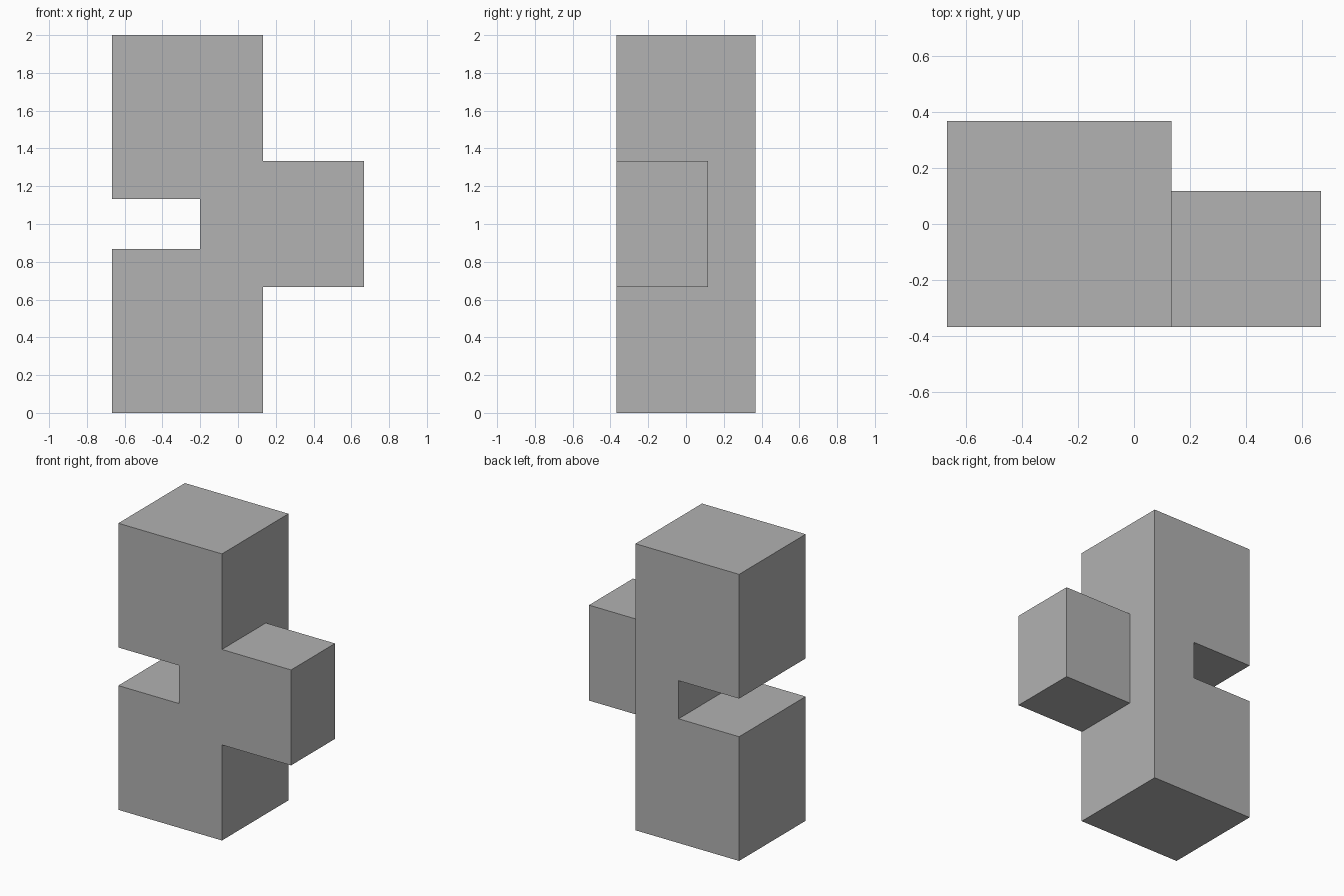
import bpy
import bmesh

cube = bpy.data.objects.get("Cube")
if cube:
    bpy.data.objects.remove(cube, do_unlink=True)

# Main dimensions
SIDE = 0.667            # outer left and right
FRONT, ARM_BACK, BACK = -0.367, 0.117, 0.367
BODY_X = 0.133          # where the arm leaves the column
NOTCH_X = -0.2          # depth of the notch
ARM_HALF, NOTCH_HALF, MID = 0.333, 0.133, 1.0

# Plain grey material
grey = bpy.data.materials.new("plain grey")
grey.use_nodes = True
colour = (0.445, 0.445, 0.445, 1)
grey.diffuse_color = colour
grey.node_tree.nodes["Principled BSDF"].inputs["Base Color"].default_value = colour

# Front outline: lower half (x, height below middle), mirrored upward
half = [(NOTCH_X, NOTCH_HALF), (-SIDE, NOTCH_HALF), (-SIDE, MID),
        (BODY_X, MID), (BODY_X, ARM_HALF), (SIDE, ARM_HALF)]
outline = [(x, MID - d) for x, d in half] + [(x, MID + d) for x, d in reversed(half)]

bm = bmesh.new()
front_verts = [bm.verts.new((x, FRONT, z)) for x, z in outline]


def push_back(face, y):
    """Extrude a face straight back to depth y and return the moved face."""
    moved = bmesh.ops.extrude_discrete_faces(bm, faces=[face])["faces"][0]
    for v in moved.verts:
        v.co.y = y
    return moved


# Column and arm together, as deep as the arm
layer = push_back(bm.faces.new(front_verts), ARM_BACK)
bm.faces.new(front_verts)

# Split the arm's back off, then extend only the column
joint = [v for v in layer.verts
         if abs(v.co.x - BODY_X) < 0.01 and abs(v.co.z - MID) < ARM_HALF + 0.01]
bmesh.utils.face_split(layer, joint[0], joint[1])
column_back = next(f for f in bm.faces
                   if all(abs(v.co.y - ARM_BACK) < 0.001 for v in f.verts)
                   and any(v.co.x < NOTCH_X for v in f.verts))
push_back(column_back, BACK)

# Merge flat neighbours into clean faces
bmesh.ops.recalc_face_normals(bm, faces=bm.faces)
bmesh.ops.dissolve_limit(bm, angle_limit=0.01, verts=bm.verts, edges=bm.edges)

mesh = bpy.data.meshes.new("notched_column_with_arm")
bm.to_mesh(mesh)
bm.free()
mesh.materials.append(grey)
column = bpy.data.objects.new("notched_column_with_arm", mesh)
bpy.context.collection.objects.link(column)
